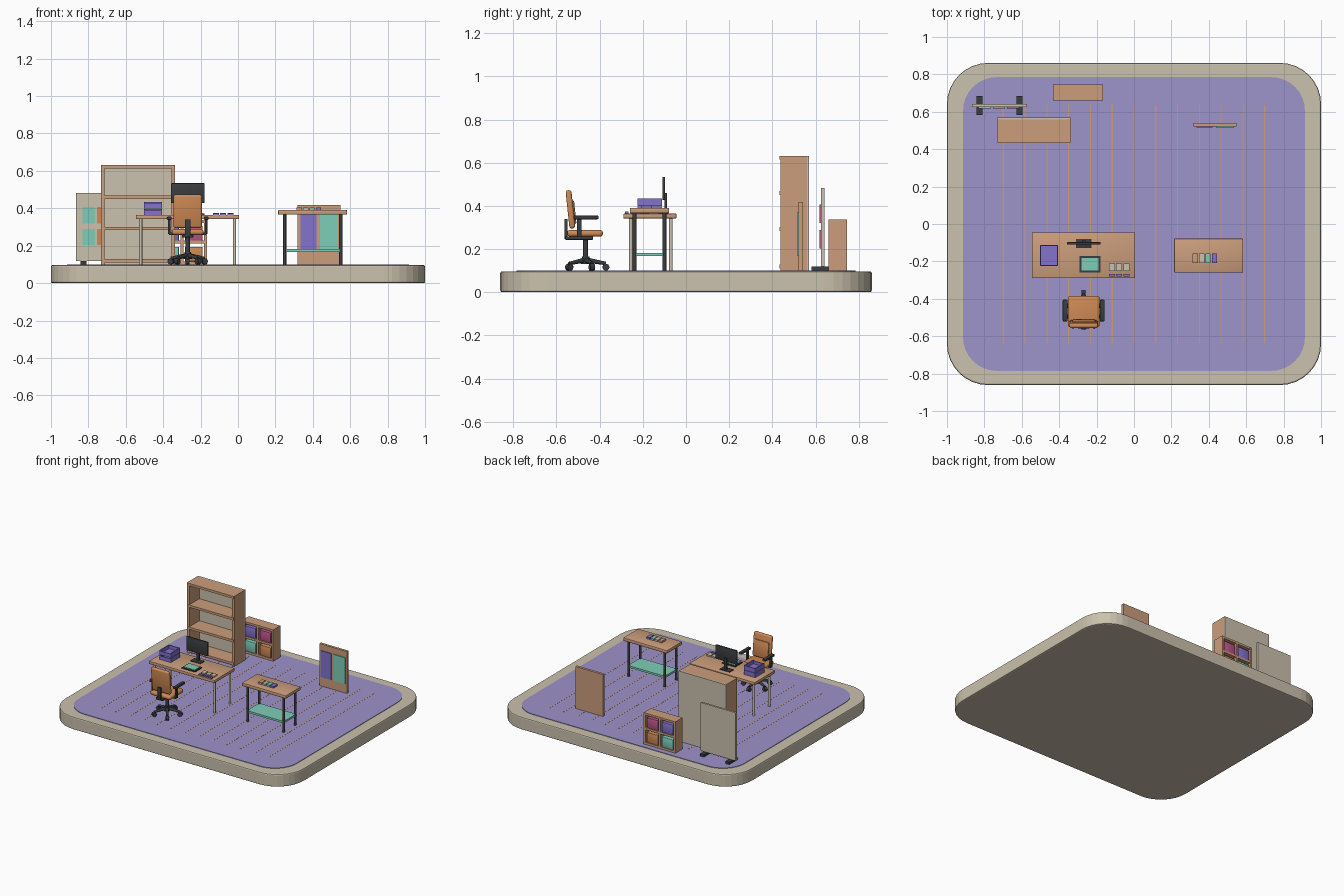
import bpy, bmesh, math
from mathutils import Vector, Matrix

if "Cube" in bpy.data.objects:
    bpy.data.objects.remove(bpy.data.objects["Cube"])


def mat(name, r, g, b):
    lin = [((c / 255 + 0.055) / 1.055) ** 2.4 for c in (r, g, b)]
    m = bpy.data.materials.new(name)
    m.diffuse_color = (*lin, 1)
    m.use_nodes = True
    m.node_tree.nodes["Principled BSDF"].inputs["Base Color"].default_value = m.diffuse_color
    return m


WOOD = mat("light wood", 204, 158, 124)
ORANGE = mat("orange fabric", 208, 138, 84)
BEIGE = mat("beige", 203, 193, 173)
CARPET = mat("lilac carpet", 157, 147, 203)
PURPLE = mat("purple", 131, 115, 205)
TEAL = mat("teal", 126, 205, 184)
PINK = mat("pink", 190, 85, 135)
DARK = mat("charcoal", 58, 60, 62)
F = 0.1  # floor level


def finish(name, bm, m, smooth=False):
    bmesh.ops.recalc_face_normals(bm, faces=bm.faces)
    me = bpy.data.meshes.new(name)
    bm.to_mesh(me)
    bm.free()
    me.materials.append(m)
    ob = bpy.data.objects.new(name, me)
    bpy.context.collection.objects.link(ob)
    if smooth:
        bpy.context.view_layer.objects.active = ob
        ob.select_set(True)
        bpy.ops.object.shade_smooth_by_angle(angle=math.radians(40))
        ob.select_set(False)
    return ob


def box(name, m, x0, x1, y0, y1, z0, z1, bevel=0.0, seg=2, rot=None):
    """Box between limits, optional rounded edges and rotation about its centre."""
    bm = bmesh.new()
    bmesh.ops.create_cube(bm, size=1)
    bmesh.ops.scale(bm, vec=(x1 - x0, y1 - y0, z1 - z0), verts=bm.verts)
    if bevel:
        bmesh.ops.bevel(bm, geom=bm.edges[:], offset=bevel, segments=seg,
                        profile=0.5, affect='EDGES')
    if rot:
        bmesh.ops.rotate(bm, verts=bm.verts, matrix=rot)
    c = Vector(((x0 + x1) / 2, (y0 + y1) / 2, (z0 + z1) / 2))
    bmesh.ops.translate(bm, verts=bm.verts, vec=c)
    return finish(name, bm, m, bevel > 0)


def rod(name, m, a, b, r, r2=None, n=16):
    """Cylinder or cone from point a to point b."""
    a, b = Vector(a), Vector(b)
    bm = bmesh.new()
    q = (b - a).to_track_quat('Z', 'Y').to_matrix().to_4x4()
    bmesh.ops.create_cone(bm, cap_ends=True, segments=n, radius1=r,
                          radius2=r if r2 is None else r2, depth=(b - a).length,
                          matrix=Matrix.Translation((a + b) / 2) @ q)
    return finish(name, bm, m, True)


def slab(name, m, hx, hy, z0, z1, rad, bevel):
    """Rounded rectangle plate."""
    bm = bmesh.new()
    vs = []
    for sx, sy, a0 in ((1, 1, 0), (-1, 1, 90), (-1, -1, 180), (1, -1, 270)):
        for i in range(9):
            t = math.radians(a0 + i * 90 / 8)
            vs.append(bm.verts.new((sx * (hx - rad) + rad * math.cos(t),
                                    sy * (hy - rad) + rad * math.sin(t), z0)))
    f = bm.faces.new(vs)
    up = bmesh.ops.extrude_face_region(bm, geom=[f])
    bmesh.ops.translate(bm, vec=(0, 0, z1 - z0),
                        verts=[g for g in up["geom"] if isinstance(g, bmesh.types.BMVert)])
    if bevel:
        rim = [e for e in bm.edges if abs(e.verts[0].co.z - e.verts[1].co.z) < 1e-6]
        bmesh.ops.bevel(bm, geom=rim, offset=bevel, segments=2, profile=0.5, affect='EDGES')
    return finish(name, bm, m)


# Platform, carpet and floor seams
slab("platform", BEIGE, 1, 0.861, 0, 0.096, 0.22, 0.008)
slab("carpet", CARPET, 0.914, 0.785, 0.09, F, 0.18, 0)
for i in range(13):
    x = (i - 6) * 0.1165
    box("floor_seam", WOOD, x - 0.003, x + 0.003, -0.635, 0.635, 0.097, F + 0.0008)

# Desk
box("desk_top", WOOD, -0.545, 0.005, -0.29, -0.045, 0.342, 0.364, 0.003)
for x in (-0.52, -0.018):
    for y in (-0.255, -0.07):
        rod("desk_leg", BEIGE, (x, y, F), (x, y, 0.343), 0.0085)

# Stacked paper trays
for z in (0.364, 0.4):
    box("tray_floor", PURPLE, -0.502, -0.406, -0.224, -0.112, z, z + 0.006)
    box("tray_back", PURPLE, -0.502, -0.406, -0.118, -0.112, z, z + 0.033)
    box("tray_front", PURPLE, -0.502, -0.406, -0.224, -0.218, z, z + 0.028)
    for x in (-0.502, -0.412):
        box("tray_side", PURPLE, x, x + 0.006, -0.224, -0.112, z, z + 0.033)

# Monitor
box("monitor_screen", DARK, -0.358, -0.178, -0.11, -0.097, 0.428, 0.534, 0.003)
box("monitor_neck", DARK, -0.277, -0.259, -0.1, -0.088, 0.368, 0.46)
box("monitor_base", DARK, -0.31, -0.226, -0.128, -0.08, 0.364, 0.371, 0.002)

# Desk pad, tiles and pen strips
box("pad_frame", DARK, -0.292, -0.18, -0.258, -0.172, 0.364, 0.371)
box("pad_surface", TEAL, -0.282, -0.19, -0.248, -0.182, 0.37, 0.375)
for i in range(3):
    x = -0.134 + i * 0.039
    box("desk_tile", BEIGE, x, x + 0.032, -0.252, -0.212, 0.364, 0.374)
    box("desk_strip", PURPLE, x, x + 0.032, -0.282, -0.266, 0.364, 0.373)

# Office chair, facing the desk
cx, cy = -0.269, -0.465
box("chair_seat", ORANGE, cx - 0.085, cx + 0.085, -0.55, -0.385, 0.258, 0.288, 0.012, 3)
tilt = Matrix.Rotation(math.radians(6), 3, 'X')
box("chair_back", ORANGE, cx - 0.076, cx + 0.076, -0.549, -0.522, 0.295, 0.473, 0.011, 3, tilt)
box("chair_back_pad", ORANGE, cx - 0.062, cx + 0.062, -0.529, -0.513, 0.315, 0.425, 0.007, 2, tilt)
box("chair_spine", DARK, cx - 0.015, cx + 0.015, -0.563, -0.549, 0.245, 0.34, 0.003)
box("seat_plate", DARK, cx - 0.03, cx + 0.03, -0.56, -0.43, 0.243, 0.259, 0.003)
for s in (-1, 1):
    x = cx + s * 0.099
    box("armrest", DARK, x - 0.013, x + 0.013, -0.521, -0.405, 0.338, 0.355, 0.005)
    box("arm_post", DARK, x - 0.006, x + 0.006, -0.505, -0.483, 0.262, 0.342, 0.002)
    box("arm_bracket", DARK, min(x, cx + s * 0.07), max(x, cx + s * 0.07),
        -0.505, -0.483, 0.258, 0.27)
rod("chair_column", DARK, (cx, cy, 0.14), (cx, cy, 0.25), 0.012)
rod("chair_hub", DARK, (cx, cy, 0.13), (cx, cy, 0.165), 0.022, 0.017)
for i in range(5):
    a = math.radians(90 + 72 * i)
    d = Vector((math.cos(a), math.sin(a), 0))
    side = Vector((-d.y, d.x, 0)) * 0.011
    tip = Vector((cx, cy, 0)) + d * 0.094
    rod("chair_foot", DARK, (cx, cy, 0.15), tip + Vector((0, 0, 0.133)), 0.012, 0.008, 10)
    w = tip + Vector((0, 0, F + 0.016))
    rod("caster", DARK, w - side, w + side, 0.016, n=14)

# Side table with lower shelf
box("table_top", WOOD, 0.214, 0.583, -0.26, -0.078, 0.366, 0.391, 0.005)
for x in (0.249, 0.549):
    for y in (-0.238, -0.1):
        rod("table_leg", DARK, (x, y, F), (x, y, 0.368), 0.009)
box("table_shelf", TEAL, 0.244, 0.554, -0.243, -0.095, 0.167, 0.182)
for i, m in enumerate((WOOD, BEIGE, TEAL, PURPLE)):
    x = 0.314 + i * 0.034
    box("table_tile", m, x, x + 0.028, -0.208, -0.158, 0.39, 0.404)

# Tall bookshelf
for x in (-0.733, -0.356):
    box("shelf_side", WOOD, x, x + 0.019, 0.437, 0.561, F, 0.632)
for z in (0.11, 0.283, 0.45, 0.614):
    box("shelf_board", WOOD, -0.73, -0.34, 0.433, 0.558, z, z + 0.018)
box("shelf_back_panel", BEIGE, -0.733, -0.337, 0.557, 0.569, F, 0.632)

# Standing divider with notes
box("divider_panel", BEIGE, -0.866, -0.572, 0.626, 0.641, 0.118, 0.483)
for x in (-0.825, -0.613):
    box("divider_foot", DARK, x - 0.016, x + 0.016, 0.582, 0.685, F, 0.118)
for z in (0.203, 0.32):
    for i, m in enumerate((TEAL, ORANGE, PINK)):
        x = -0.831 + i * 0.076
        box("divider_note", m, x, x + 0.066, 0.618, 0.627, z, z + 0.086)

# Low cubby unit with four bins
x0, x1, y0, y1 = -0.433, -0.167, 0.66, 0.746
for x in (x0, -0.308, x1 - 0.016):
    box("cubby_upright", WOOD, x, x + 0.016, y0, y1, F, 0.338)
for z in (F, 0.212, 0.322):
    box("cubby_board", WOOD, x0 + 0.002, x1 - 0.002, y0 + 0.001, y1 - 0.001, z, z + 0.016)
for x, z, m in ((-0.41, 0.228, PURPLE), (-0.284, 0.228, PINK),
                (-0.41, 0.116, TEAL), (-0.284, 0.116, ORANGE)):
    box("cubby_bin", m, x, x + 0.094, y0 + 0.004, y1 - 0.004, z, z + 0.078, 0.003)

# Floor-standing pin board
box("pin_board", WOOD, 0.318, 0.548, 0.522, 0.541, F, 0.418)
box("board_panel_purple", PURPLE, 0.333, 0.42, 0.515, 0.523, 0.17, 0.37)
box("board_panel_teal", TEAL, 0.439, 0.535, 0.515, 0.523, 0.17, 0.37)
